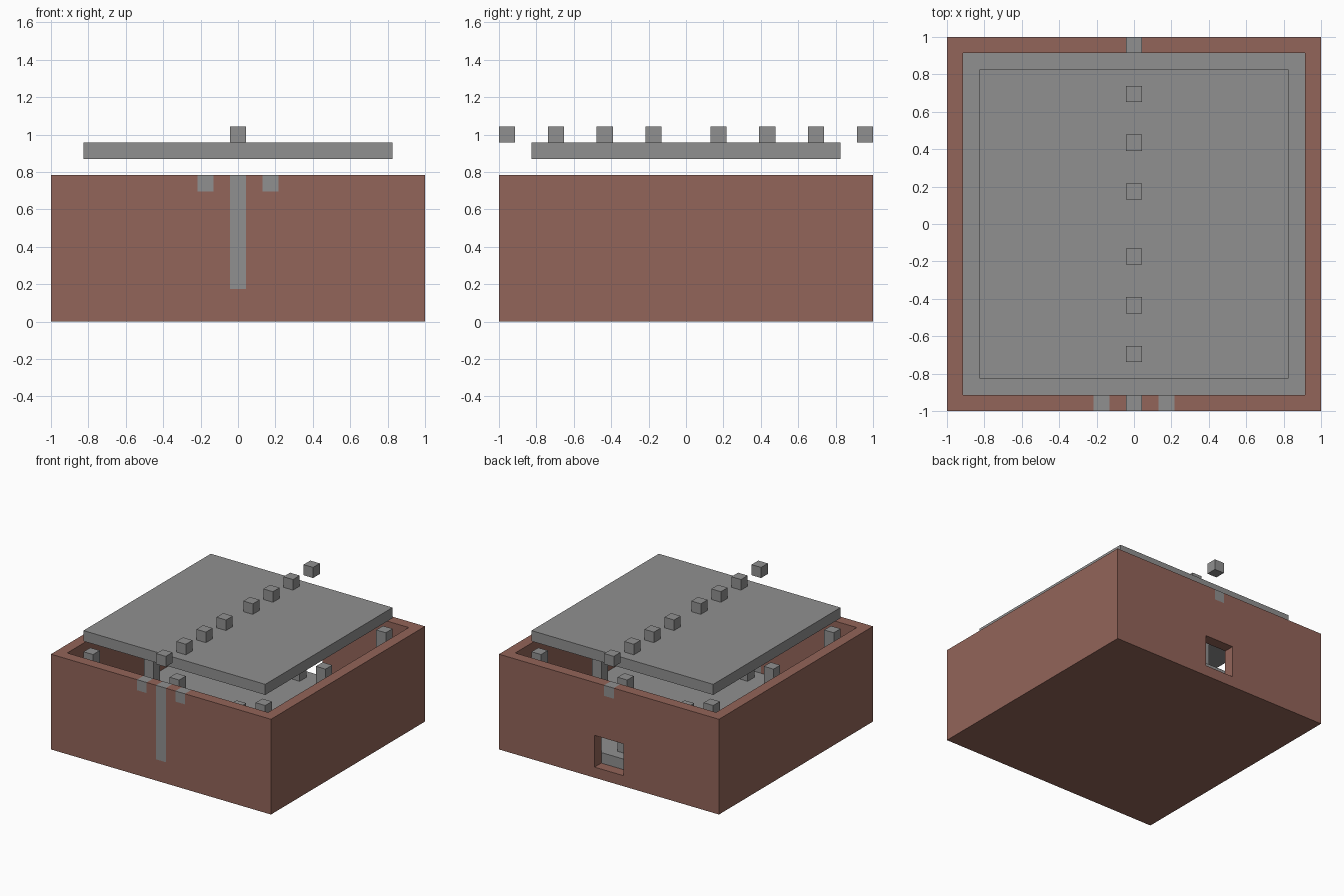
import bpy

if "Cube" in bpy.data.objects:
    bpy.data.objects.remove(bpy.data.objects["Cube"], do_unlink=True)

U = 2 / 23  # one block; the base is 23 blocks wide


def material(name, color):
    mat = bpy.data.materials.new(name)
    mat.use_nodes = True
    mat.diffuse_color = color
    mat.node_tree.nodes["Principled BSDF"].inputs["Base Color"].default_value = color
    return mat


brick = material("brick brown", (0.29, 0.128, 0.10, 1))
stone = material("stone grey", (0.28, 0.28, 0.28, 1))


def block(name, x, y, low, high, mat, wide=1, deep=1):
    """Box centred on x, y and spanning low..high, all in block units."""
    bpy.ops.mesh.primitive_cube_add(size=1)
    obj = bpy.context.object
    obj.name = name
    for v in obj.data.vertices:
        v.co.x = (v.co.x * wide + x) * U
        v.co.y = (v.co.y * deep + y) * U
        v.co.z = ((v.co.z + 0.5) * (high - low) + low) * U
    obj.data.materials.append(mat)
    return obj


def cut(target, cutter):
    """Subtract the cutter from the target, then discard the cutter."""
    cutter.hide_render = True
    mod = target.modifiers.new("cut", "BOOLEAN")
    mod.operation = "DIFFERENCE"
    mod.solver = "EXACT"
    mod.object = cutter
    bpy.context.view_layer.objects.active = target
    bpy.ops.object.modifier_apply(modifier=mod.name)
    bpy.data.objects.remove(cutter, do_unlink=True)


# Open brick box with a square window in the back wall
box = block("brick_box", 0, 0, 0, 9, brick, 23, 23)
cut(box, block("cavity_cutter", 0, 0, 1, 12, brick, 21, 21))
cut(box, block("window_cutter", 0, 11, 1, 4, brick, 3, 3))

# Stone inlays set flush into the front and back walls
inlays = [("front_left_inlay", 2, -1, 8), ("front_right_inlay", -2, -1, 8),
          ("front_centre_inlay", 0, -1, 2), ("back_centre_inlay", 0, 1, 8)]
for name, x, side, low in inlays:
    cut(box, block("slot_cutter", x, side * 11.5, low, 10, brick, 1, 2))
    block(name, x, side * 11, low, 9, stone)

# Stone floor and the small block at its centre
block("stone_floor", 0, 0, 1, 2, stone, 21, 21)
block("centre_block", 0, 0, 2, 3, stone)

# Posts around the inside
for x in (-9, 0, 9):
    for y in (-9, 0, 9):
        if x or y:
            block("post", x, y, 2, 9, stone)

# Raised lid and the row of blocks along its middle
block("lid", 0, 0, 10, 11, stone, 19, 19)
for side in (-1, 1):
    for y in (2, 5, 8, 11):
        block("ridge_block", 0, side * y, 11, 12, stone)
